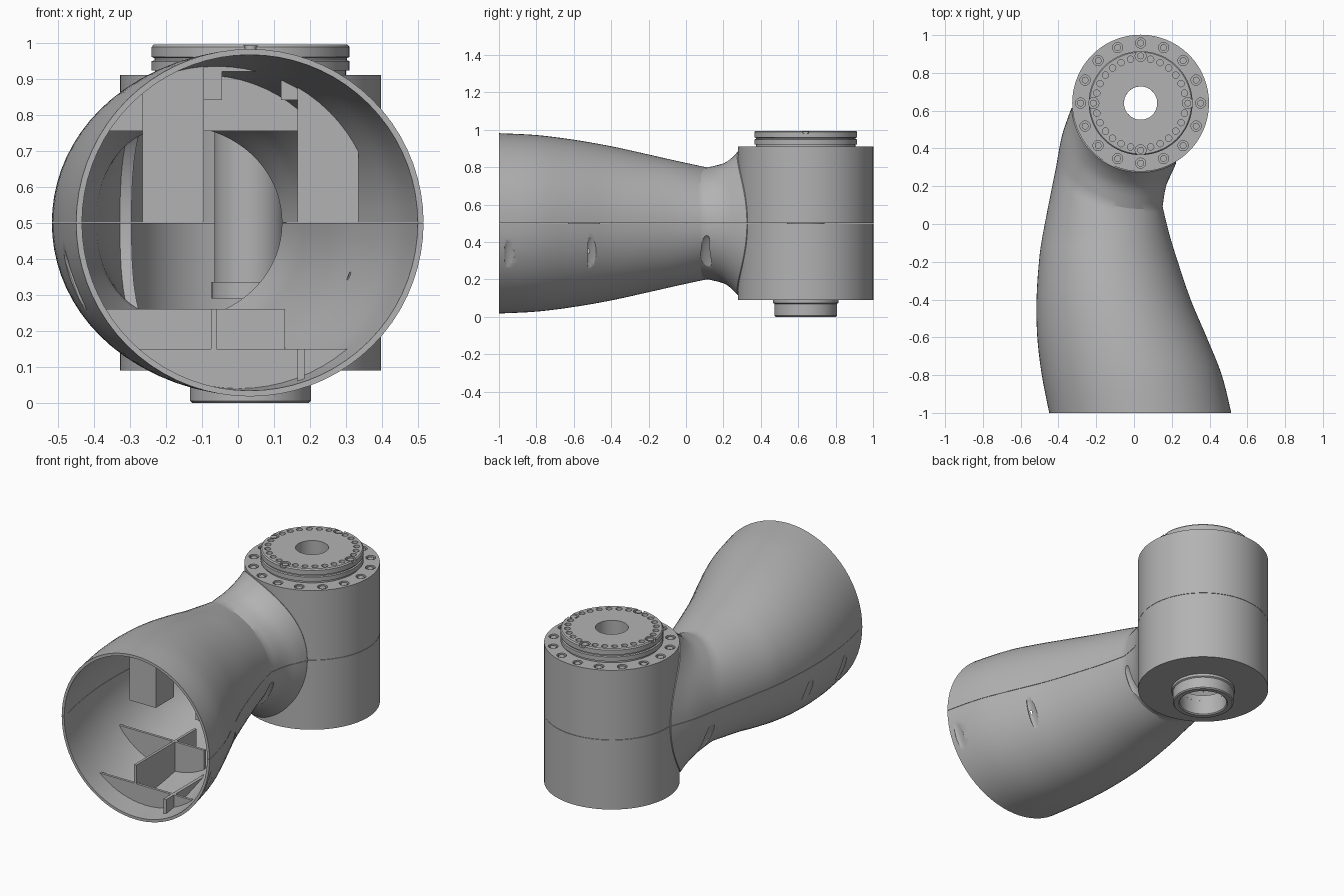
import bpy, bmesh, math
from mathutils import Matrix, Vector

old = bpy.data.objects.get("Cube")
if old:
    bpy.data.objects.remove(old, do_unlink=True)

grey = bpy.data.materials.new("satin_grey")
grey.use_nodes = True
grey.diffuse_color = (0.45, 0.45, 0.45, 1)
grey.node_tree.nodes["Principled BSDF"].inputs["Base Color"].default_value = (0.45, 0.45, 0.45, 1)

AX, AY = 0.035, 0.64   # joint axis
STEPS = 72


def finish(name, bm):
    bmesh.ops.recalc_face_normals(bm, faces=bm.faces)
    me = bpy.data.meshes.new(name)
    bm.to_mesh(me)
    bm.free()
    me.materials.append(grey)
    ob = bpy.data.objects.new(name, me)
    bpy.context.collection.objects.link(ob)
    return ob


def boolean(ob, other, op="DIFFERENCE"):
    mod = ob.modifiers.new("cut", "BOOLEAN")
    mod.operation, mod.object, mod.solver = op, other, "EXACT"
    bpy.context.view_layer.objects.active = ob
    bpy.ops.object.modifier_apply(modifier=mod.name)
    bpy.data.objects.remove(other, do_unlink=True)


def box(name, x0, x1, y0, y1, z0, z1):
    bm = bmesh.new()
    mid = Vector((x0 + x1, y0 + y1, z0 + z1)) / 2
    size = Matrix.Diagonal((x1 - x0, y1 - y0, z1 - z0, 1))
    bmesh.ops.create_cube(bm, size=1, matrix=Matrix.Translation(mid) @ size)
    return finish(name, bm)


def cylinders(name, places, r, z0, z1, seg=20):
    bm = bmesh.new()
    for x, y in places:
        bmesh.ops.create_cone(bm, cap_ends=True, segments=seg, radius1=r, radius2=r, depth=z1 - z0,
                              matrix=Matrix.Translation((x, y, (z0 + z1) / 2)))
    return finish(name, bm)


def lathe(name, profile, seg=96):
    # closed (radius, z) profile turned about the joint axis
    bm = bmesh.new()
    rings = []
    for i in range(seg):
        a = math.tau * i / seg
        rings.append([bm.verts.new((AX + r * math.cos(a), AY + r * math.sin(a), z)) for r, z in profile])
    n = len(profile)
    for i in range(seg):
        p, q = rings[i], rings[(i + 1) % seg]
        for k in range(n):
            bm.faces.new((p[k], q[k], q[(k + 1) % n], p[(k + 1) % n]))
    return finish(name, bm)


def circle(count, r, turn=0.0):
    return [(AX + r * math.cos(math.tau * i / count + turn),
             AY + r * math.sin(math.tau * i / count + turn)) for i in range(count)]


# Arm sections: y, left edge, right edge, half height
TUBE = [(-1, -.449, .515, .482), (-.8, -.488, .465, .472), (-.6, -.512, .385, .447),
        (-.4, -.516, .300, .412), (-.2, -.503, .232, .368), (-.05, -.482, .186, .334)]
# Flare sections wrapped round the joint: radius, start and end angle, half height
FLARE = [(.56, -143, -78, .298), (.46, -156, -73, .325), (.40, -167, -65, .368),
         (.367, -176, -59, .404), (.30, -176, -59, .400)]


def tube_ring(s, wall):
    y, a, b, h = s
    return [Vector(((a + b) / 2 + ((b - a) / 2 - wall) * math.cos(t), y, .5 + (h - wall) * math.sin(t)))
            for t in (math.tau * i / STEPS for i in range(STEPS))]


def flare_ring(s, wall):
    r, a, b, h = s
    a, b = math.radians(a), math.radians(b)
    pts = []
    for i in range(STEPS):
        t = math.tau * i / STEPS
        ang = (a + b) / 2 + ((b - a) / 2 - wall / r) * math.cos(t)
        pts.append(Vector((AX + r * math.cos(ang), AY + r * math.sin(ang), .5 + (h - wall) * math.sin(t))))
    return pts


def smooth(rings, n=5):
    # Catmull-Rom interpolation between successive rings
    out = []
    for i in range(len(rings) - 1):
        p0, p1, p2 = rings[max(i - 1, 0)], rings[i], rings[i + 1]
        p3 = rings[min(i + 2, len(rings) - 1)]
        for k in range(n):
            t = k / n
            out.append([b + (c - a) * (t / 2) + (a * 2 - b * 5 + c * 4 - d) * (t * t / 2)
                        + (b * 3 - a - c * 3 + d) * (t ** 3 / 2) for a, b, c, d in zip(p0, p1, p2, p3)])
    return out + [rings[-1]]


def arm_solid(name, wall, neck_wall, extend=0.0):
    flare = [flare_ring(s, neck_wall) for s in FLARE]
    tube = smooth([tube_ring(s, wall) for s in TUBE] + [flare[0]])
    rings = tube[:-1] + smooth(flare[:4], 3) + [flare[4]]
    if extend:
        rings.insert(0, [p - Vector((0, extend, 0)) for p in rings[0]])
    bm = bmesh.new()
    rows = [[bm.verts.new(p) for p in ring] for ring in rings]
    for p, q in zip(rows, rows[1:]):
        for k in range(STEPS):
            j = (k + 1) % STEPS
            bm.faces.new((p[k], p[j], q[j], q[k]))
    bm.faces.new(rows[0])
    bm.faces.new(rows[-1])
    return finish(name, bm)


# Hollow arm shell and joint housing
shell = arm_solid("arm_shell", 0, 0)
boolean(shell, cylinders("housing", [(AX, AY)], .362, .09, .91, 96), "UNION")
boolean(shell, arm_solid("arm_cavity", .016, .03, .05))
boolean(shell, cylinders("housing_cavity", [(AX, AY)], .335, .125, .88, 96))
boolean(shell, cylinders("lower_bore", [(AX, AY)], .13, .05, .2, 64))
boolean(shell, cylinders("upper_bore", [(AX, AY)], .12, .8, .95, 64))
boolean(shell, cylinders("bolt_holes", circle(16, .318), .027, .89, .95))

# Teardrop screw recesses along both sides
bm = bmesh.new()
for x, y, tilt in ((.478, -.94, .35), (.312, -.5, .35), (.096, .11, .5),
                   (-.458, -.8, -.35), (-.486, -.44, -.35), (-.368, .33, -.45)):
    m = Matrix.Translation((x, y, .335)) @ Matrix.Rotation(tilt, 4, "Y") @ Matrix.Diagonal((.014, .032, .115, 1))
    bmesh.ops.create_uvsphere(bm, u_segments=20, v_segments=14, radius=1, matrix=m)
boolean(shell, finish("recesses", bm))

# Parting line between the upper and lower halves
boolean(shell, box("parting_line", -1, 1, -1.2, 1.2, .499, .501))

# Bolt heads round the housing
heads = cylinders("housing_bolts", circle(16, .318), .018, .88, .906)

# Output flange with stepped rim
flange = lathe("output_flange", [(.088, .87), (.265, .87), (.265, .922), (.275, .922), (.275, .948), (.267, .951),
                                 (.267, .957), (.275, .96), (.275, .988), (.269, .995), (.088, .995)])
boolean(flange, cylinders("flange_holes", [p for i, p in enumerate(circle(28, .238)) if i % 7],
                          .017, .975, 1.05))
boolean(flange, cylinders("flange_pockets", circle(4, .25), .029, .98, 1.05))
cylinders("flange_bolts", circle(4, .25), .018, .97, .992)

# Lower boss and the hollow shaft through the joint
lathe("lower_boss", [(.13, .125), (.175, .125), (.175, .075), (.168, .07), (.168, .006),
                     (.162, 0), (.136, 0), (.13, .006)])
lathe("hollow_shaft", [(.088, .29), (.108, .29), (.108, .335), (.1, .335), (.1, .9), (.088, .9)], 64)

# Internal mounts and ribs, trimmed to the cavity
RIBS = [("left_mount", .165, .335, -.63, -.46, .5, .99),
        ("right_mount", -.265, -.095, -.63, -.46, .5, .99),
        ("mount_bridge_a", -.095, -.045, -.62, -.46, .84, .99),
        ("mount_bridge_b", .12, .165, -.62, -.46, .84, .99),
        ("mount_bridge_top", -.045, .12, -.62, -.46, .92, .99),
        ("upper_web", -.5, .5, -.47, -.44, .755, .99),
        ("left_web", .335, .5, -.6, -.58, .705, .99),
        ("front_rib", -.5, .5, -.86, -.845, 0, .15),
        ("rear_rib", -.5, .13, -.5, -.485, 0, .26),
        ("long_rib_left", .165, .185, -.93, -.5, 0, .15),
        ("long_rib_right", -.075, -.06, -.86, -.3, 0, .26)]
for rib in RIBS:
    boolean(box(*rib), arm_solid("trim", .012, .025), "INTERSECT")

# Smooth curved faces, keep edges crisp
bpy.ops.object.select_all(action="DESELECT")
for ob in bpy.context.scene.objects:
    if ob.type == "MESH" and grey.name in ob.data.materials:
        ob.select_set(True)
        bpy.context.view_layer.objects.active = ob
bpy.ops.object.shade_smooth_by_angle(angle=math.radians(28))
